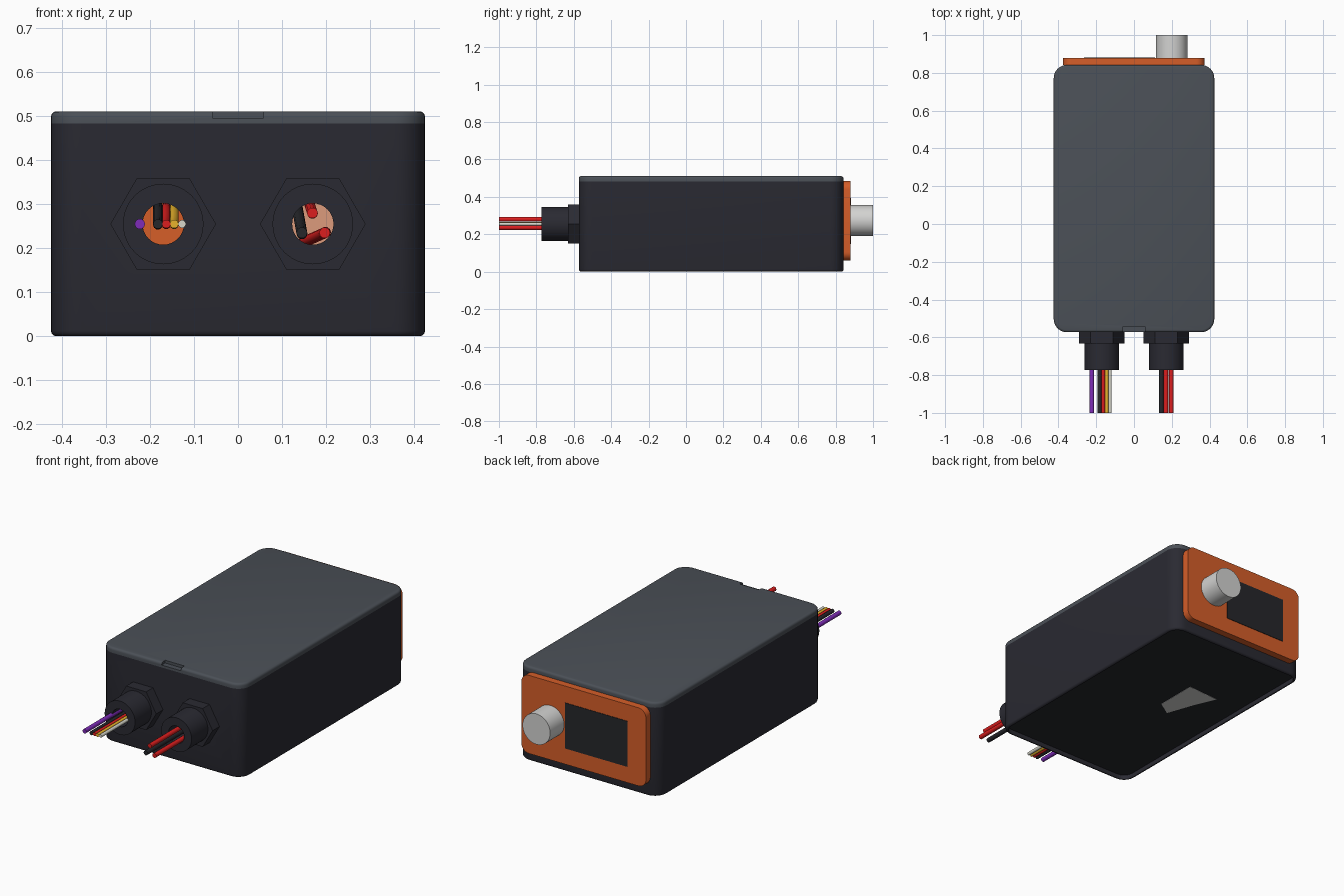
import bpy, bmesh, math
from mathutils import Matrix

cube = bpy.data.objects.get("Cube")
if cube:
    bpy.data.objects.remove(cube, do_unlink=True)


def material(name, r, g, b):
    m = bpy.data.materials.new(name)
    m.use_nodes = True
    m.diffuse_color = (r, g, b, 1)
    node = next(n for n in m.node_tree.nodes if n.type == 'BSDF_PRINCIPLED')
    node.inputs["Base Color"].default_value = (r, g, b, 1)
    return m


CHARCOAL = material("charcoal", .023, .023, .032)
SLATE = material("slate grey", .07, .08, .095)
ORANGE = material("orange", .67, .112, .022)
SALMON = material("salmon", .72, .33, .2)
SILVER = material("light grey", .65, .65, .64)
RED = material("red", .72, .013, .013)
PURPLE = material("purple", .21, .025, .48)
YELLOW = material("yellow", .8, .45, .025)
BLACK = material("black", .019, .02, .024)
CREAM = material("off white", .68, .68, .6)


def activate(ob):
    bpy.ops.object.select_all(action='DESELECT')
    ob.select_set(True)
    bpy.context.view_layer.objects.active = ob


def finish(name, bm, mat, smooth=True):
    bmesh.ops.recalc_face_normals(bm, faces=bm.faces)
    mesh = bpy.data.meshes.new(name)
    bm.to_mesh(mesh)
    bm.free()
    ob = bpy.data.objects.new(name, mesh)
    bpy.context.collection.objects.link(ob)
    if mat:
        mesh.materials.append(mat)
    if smooth:
        activate(ob)
        bpy.ops.object.shade_smooth_by_angle(angle=math.radians(35))
    return ob


def rounded_box(lo, hi, axis=2, radius=0, caps=()):
    """Box with round edges along one axis; caps lists (coordinate, bevel)."""
    bm = bmesh.new()
    bmesh.ops.create_cube(bm, size=1)
    for v in bm.verts:
        v.co = [(a + b) / 2 + c * (b - a) for a, b, c in zip(lo, hi, v.co)]
    if radius:
        edges = [e for e in bm.edges
                 if abs(e.verts[0].co[axis] - e.verts[1].co[axis]) > 1e-4]
        bmesh.ops.bevel(bm, geom=edges, offset=radius, segments=8,
                        profile=.5, affect='EDGES')
    for level, size in caps:
        edges = [e for e in bm.edges
                 if all(abs(v.co[axis] - level) < 1e-4 for v in e.verts)]
        bmesh.ops.bevel(bm, geom=edges, offset=size, segments=3,
                        profile=.5, affect='EDGES')
    return bm


def rod(x, z, y0, y1, radius, sides=48, turn=0):
    """Cylinder along y."""
    bm = bmesh.new()
    bmesh.ops.create_cone(bm, cap_ends=True, segments=sides, radius1=radius,
                          radius2=radius, depth=y1 - y0)
    bm.transform(Matrix.Translation((x, (y0 + y1) / 2, z))
                 @ Matrix.Rotation(math.pi / 2, 4, 'X')
                 @ Matrix.Rotation(turn, 4, 'Z'))
    return bm


def cut(ob, bm):
    cutter = finish("cutter", bm, None, False)
    cutter.hide_render = True
    mod = ob.modifiers.new("cut", 'BOOLEAN')
    mod.operation = 'DIFFERENCE'
    mod.solver = 'EXACT'
    mod.object = cutter
    activate(ob)
    bpy.ops.object.modifier_apply(modifier=mod.name)
    bpy.data.objects.remove(cutter, do_unlink=True)


def wire(name, points, radius, mat):
    curve = bpy.data.curves.new(name, 'CURVE')
    curve.dimensions = '3D'
    curve.bevel_depth = radius
    curve.bevel_resolution = 3
    curve.use_fill_caps = True
    spline = curve.splines.new('BEZIER')
    spline.bezier_points.add(len(points) - 1)
    for p, co in zip(spline.bezier_points, points):
        p.co = co
        p.handle_left_type = p.handle_right_type = 'AUTO'
    ob = bpy.data.objects.new(name, curve)
    bpy.context.collection.objects.link(ob)
    curve.materials.append(mat)
    activate(ob)
    bpy.ops.object.convert(target='MESH')
    bpy.ops.object.shade_smooth_by_angle(angle=math.radians(40))


# Hollow case, open behind the control panel, with a recessed underside
FRONT, BACK, FLOOR = -.573, .842, .025
case = finish("case", rounded_box((-.425, FRONT, 0), (.425, BACK, .483),
                                  radius=.07, caps=[(0, .012)]), CHARCOAL)
cut(case, rounded_box((-.4, FRONT + .025, .04), (.4, BACK - .025, .6), radius=.05))
cut(case, rounded_box((-.32, .7, .1), (.32, .95, .44)))
cut(case, rounded_box((-.411, FRONT + .014, -.1), (.411, BACK - .014, FLOOR),
                      radius=.056))

# Lid with a pry notch at the front
lid = finish("lid", rounded_box((-.425, FRONT, .483), (.425, BACK, .511),
                                radius=.07, caps=[(.511, .012)]), SLATE)
cut(lid, rounded_box((-.058, -.6, .496), (.058, -.543, .55)))

# Cable glands, bored through the front wall
for side, x in (("right", -.17), ("left", .17)):
    nut = finish(side + "_gland_nut",
                 rod(x, .255, -.632, FRONT, .12, 6, math.pi / 6), CHARCOAL, False)
    barrel = finish(side + "_gland_barrel",
                    rod(x, .255, -.772, -.632, .0915), CHARCOAL)
    for part in (case, nut, barrel):
        cut(part, rod(x, .255, -.85, -.5, .047, 32))

# Dark recessed floor
case.data.materials.append(BLACK)
for p in case.data.polygons:
    if p.normal.z < -.9 and abs(p.center.z - FLOOR) < .002:
        p.material_index = 1

# Control panel, its inner face salmon on the left half
bm = rounded_box((-.375, BACK, .06), (.374, .88, .485), axis=1, radius=.045)
bmesh.ops.bisect_plane(bm, geom=bm.verts[:] + bm.edges[:] + bm.faces[:],
                       plane_co=(0, 0, 0), plane_no=(1, 0, 0))
for f in bm.faces:
    c = f.calc_center_median()
    f.material_index = int(c.y < BACK + .001 and c.x > 0)
panel = finish("control_panel", bm, ORANGE)
panel.data.materials.append(SALMON)

# Screen and knob
finish("screen", rounded_box((-.265, .878, .147), (.11, .8825, .395)), BLACK, False)
finish("knob", rod(.2, .273, .87, 1, .083), SILVER)

# Signal wires, rising once inside the case
for name, x, r, mat in (("purple", -.223, .012, PURPLE), ("black", -.182, .011, BLACK),
                        ("red", -.163, .01, RED), ("yellow", -.145, .01, YELLOW),
                        ("white", -.127, .009, CREAM)):
    rise = 0 if name in ("purple", "white") else .035
    wire(name + "_signal_wire",
         [(x, -1, .255), (x, -.72, .255), (x, -.6, .255),
          (x, -.4, .255 + rise), (x, -.1, .255 + rise)], r, mat)

# Power wires, drifting sideways inside
for name, mat, x, z, dx, dz in (("black", BLACK, .145, .235, -.01, .055),
                                ("upper_red", RED, .169, .28, -.005, .015),
                                ("lower_red", RED, .197, .235, -.045, -.02)):
    wire(name + "_power_wire",
         [(x, -1, z), (x, -.72, z), (x, -.6, z),
          (x + dx, -.35, z + dz), (x + dx, -.1, z + dz)], .0125, mat)

# Pale patch on the underside
bm = bmesh.new()
outline = ((-.064, .144), (-.064, .376), (-.254, .364), (-.2, .24), (-.147, .09))
face = bm.faces.new([bm.verts.new((x, y, FLOOR - .001)) for x, y in outline])
for v in bmesh.ops.extrude_face_region(bm, geom=[face])["geom"]:
    if isinstance(v, bmesh.types.BMVert):
        v.co.z += .002
finish("underside_patch", bm, SILVER, False)
